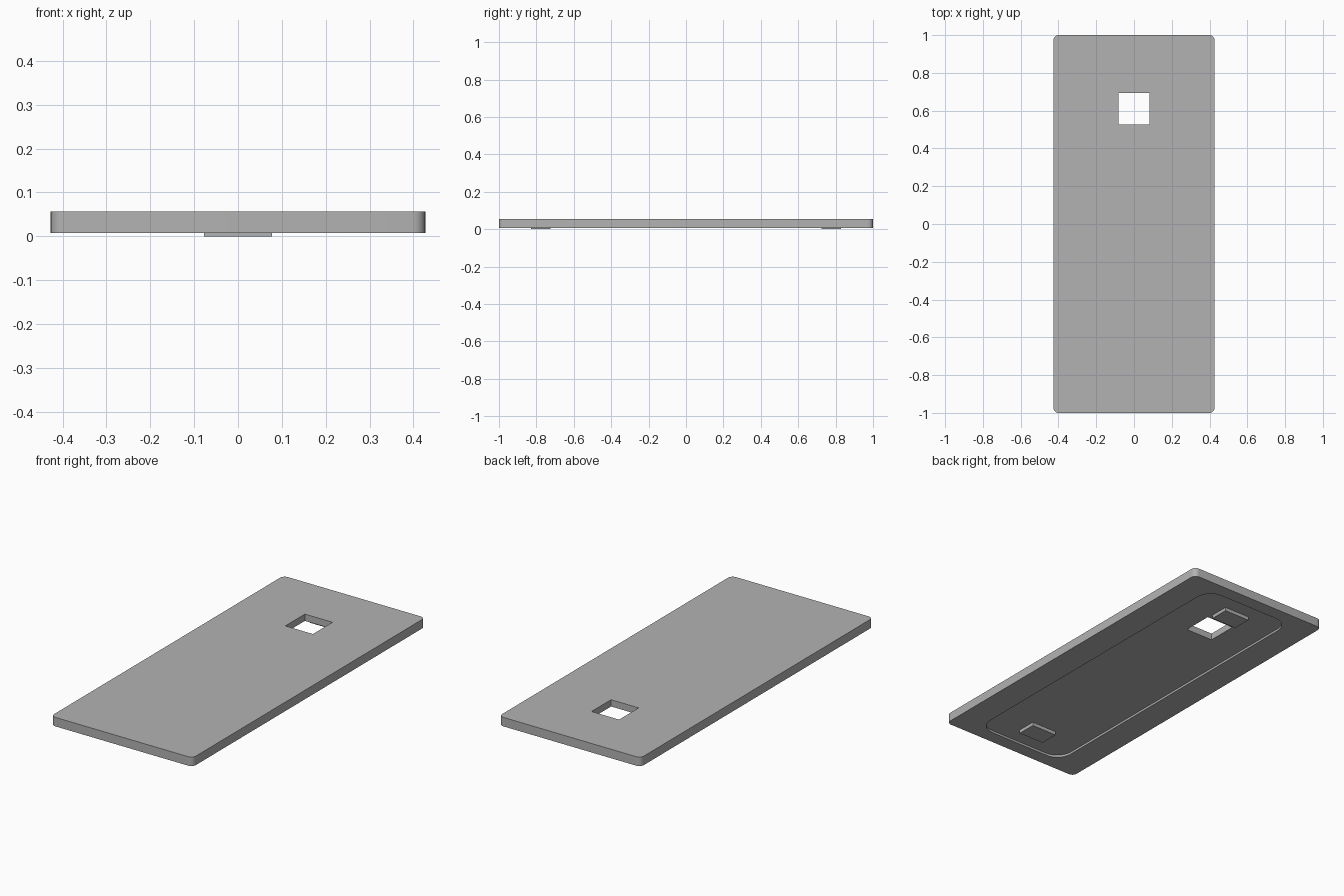
import bpy, bmesh
from math import radians

cube = bpy.data.objects.get("Cube")
if cube:
    bpy.data.objects.remove(cube, do_unlink=True)

# Single flat colour
grey = bpy.data.materials.new("mid grey")
grey.use_nodes = True
COLOUR = (0.45, 0.45, 0.45, 1)
grey.diffuse_color = COLOUR
grey.node_tree.nodes["Principled BSDF"].inputs["Base Color"].default_value = COLOUR


def block(name, half_x, half_y, z0, z1, y=0, radius=0):
    """Upright block with optional rounded vertical corners."""
    bm = bmesh.new()
    bmesh.ops.create_cube(bm, size=2)
    for v in bm.verts:
        v.co = (v.co.x * half_x, y + v.co.y * half_y, z1 if v.co.z > 0 else z0)
    if radius:
        upright = [e for e in bm.edges if abs(e.verts[0].co.z - e.verts[1].co.z) > 1e-5]
        bmesh.ops.bevel(bm, geom=upright, offset=radius, segments=8,
                        profile=0.5, affect='EDGES')
    mesh = bpy.data.meshes.new(name)
    bm.to_mesh(mesh)
    bm.free()
    mesh.materials.append(grey)
    obj = bpy.data.objects.new(name, mesh)
    bpy.context.collection.objects.link(obj)
    return obj


def select_only(obj):
    bpy.ops.object.select_all(action='DESELECT')
    obj.select_set(True)
    bpy.context.view_layer.objects.active = obj


def cut(target, cutter):
    cutter.hide_render = True
    mod = target.modifiers.new("cut", 'BOOLEAN')
    mod.operation = 'DIFFERENCE'
    mod.solver = 'EXACT'
    mod.object = cutter
    select_only(target)
    bpy.ops.object.modifier_apply(modifier=mod.name)
    bpy.data.objects.remove(cutter, do_unlink=True)


BOTTOM, TOP, FLOOR = 0.007, 0.056, 0.019

# Slab with rounded corners, shallow recess underneath and a square window
slab = block("slab", 0.427, 1.0, BOTTOM, TOP, radius=0.028)
cut(slab, block("recess_cutter", 0.272, 0.925, -0.1, FLOOR, radius=0.09))
cut(slab, block("window_cutter", 0.083, 0.084, -0.1, 0.2, y=0.61))
select_only(slab)
bpy.ops.object.shade_smooth_by_angle(angle=radians(30))

# Two pads standing out of the recess
for name, side in (("front_pad", -1), ("back_pad", 1)):
    block(name, 0.077, 0.053, 0, FLOOR, y=side * 0.777)
